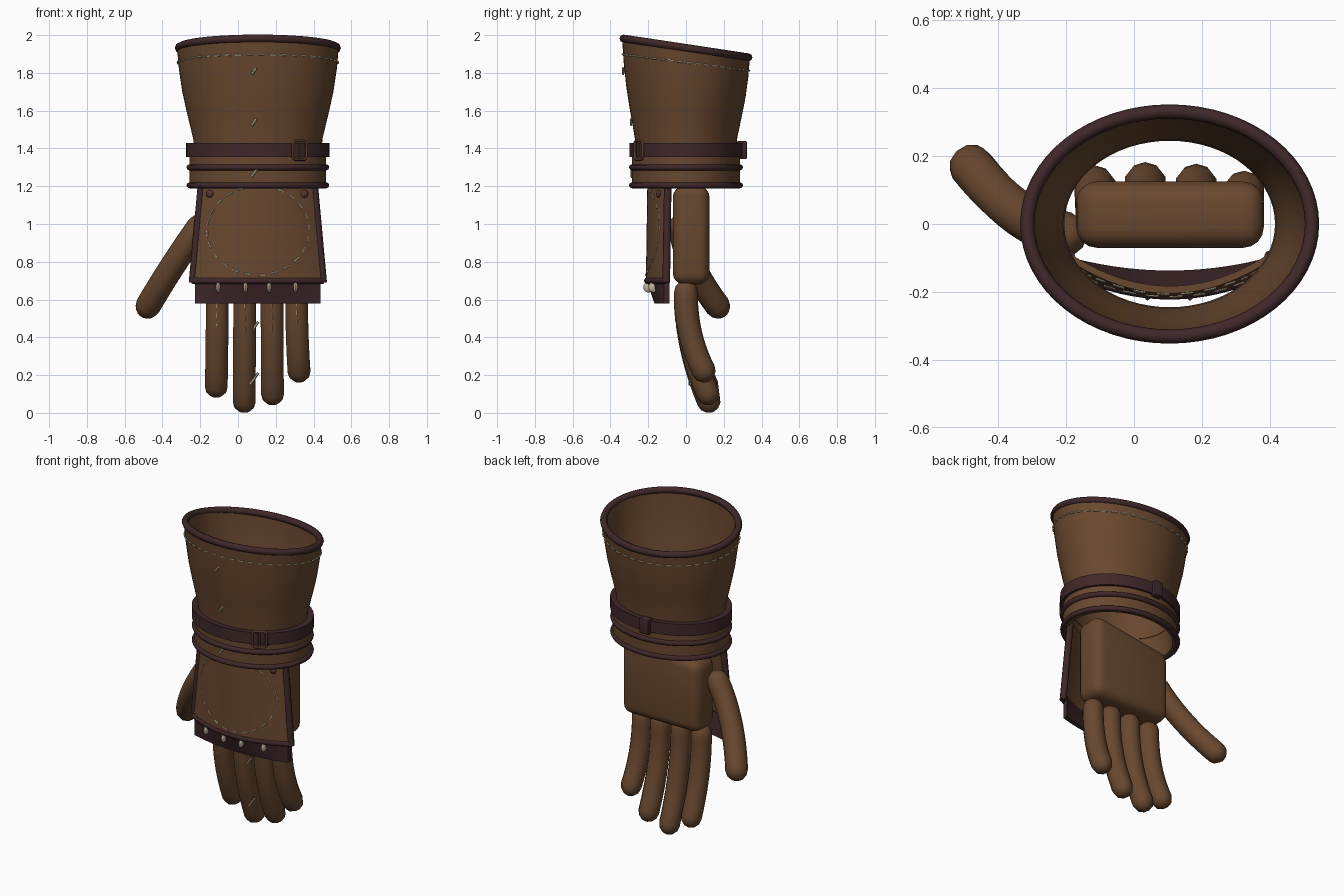
import bpy, bmesh, math
from mathutils import Vector as V

if "Cube" in bpy.data.objects:
    bpy.data.objects.remove(bpy.data.objects["Cube"])

CX, RATIO = 0.105, 0.79      # cuff centre and ellipse ratio


def material(name, rgb):
    m = bpy.data.materials.new(name)
    m.diffuse_color = (*rgb, 1)
    m.use_nodes = True
    m.node_tree.nodes["Principled BSDF"].inputs["Base Color"].default_value = m.diffuse_color
    return m


LEATHER = material("brown leather", (0.138, 0.064, 0.028))
TRIM = material("dark trim leather", (0.050, 0.020, 0.022))
THREAD = material("pale thread", (0.50, 0.44, 0.30))
METAL = material("dull bronze", (0.085, 0.038, 0.022))


def finish(bm, name, mat, angle=42):
    bmesh.ops.recalc_face_normals(bm, faces=bm.faces)
    me = bpy.data.meshes.new(name)
    bm.to_mesh(me)
    bm.free()
    me.materials.append(mat)
    me.shade_smooth()
    me.set_sharp_from_angle(angle=math.radians(angle))
    ob = bpy.data.objects.new(name, me)
    bpy.context.collection.objects.link(ob)
    return ob


def skin(bm, rings, closed):
    """Join rings of points with quads, capping open ends."""
    vs = [[bm.verts.new(p) for p in r] for r in rings]
    n, k = len(vs), len(vs[0])
    for i in range(n if closed else n - 1):
        a, b = vs[i], vs[(i + 1) % n]
        for j in range(k):
            bm.faces.new((a[j], a[(j + 1) % k], b[(j + 1) % k], b[j]))
    if not closed:
        bm.faces.new(vs[0])
        bm.faces.new(vs[-1])


def sweep(bm, pts, r, ref=(0, 0, 1), sides=8, closed=False, dome=False):
    """Round tube along points, optionally with domed ends."""
    pts = [V(p) for p in pts]
    n, st = len(pts), []
    for i, p in enumerate(pts):
        a = pts[i - 1] if closed or i else p
        b = pts[(i + 1) % n] if closed or i < n - 1 else p
        st.append((p, (b - a).normalized(), r))
    if dome:
        arc = [math.radians(a) for a in (84, 60, 30)]
        cap = lambda s, d: [(s[0] + s[1] * d * r * math.sin(a), s[1], r * math.cos(a)) for a in arc]
        st = cap(st[0], -1) + st + cap(st[-1], 1)[::-1]
    rings = []
    for p, t, rad in st:
        u = t.cross(V(ref)).normalized()
        w = t.cross(u)
        rings.append([p + rad * (u * math.cos(a) + w * math.sin(a))
                      for a in (2 * math.pi * j / sides for j in range(sides))])
    skin(bm, rings, closed)


def tube(name, pts, r, mat, **kw):
    bm = bmesh.new()
    sweep(bm, pts, r, **kw)
    return finish(bm, name, mat, 50)


def oval(rx, z, a):
    """Point on the cuff oval; the upper cuff tips down towards the back."""
    y = rx * RATIO * math.sin(a)
    tilt = 0.15 * max(0, (z - 1.45) / 0.48)
    return V((CX + rx * math.cos(a), y, z - tilt * y))


def lathe(name, profile, mat, n=64):
    bm = bmesh.new()
    skin(bm, [[oval(rx, z, 2 * math.pi * i / n) for rx, z in profile] for i in range(n)], True)
    return finish(bm, name, mat)


def hoop(name, rx, z, r):
    tube(name, [oval(rx, z, 2 * math.pi * i / 64) for i in range(64)], r, TRIM, closed=True)


def bezier(a, b, c, n=10):
    a, b, c = V(a), V(b), V(c)
    return [a * (1 - t) ** 2 + b * 2 * t * (1 - t) + c * t * t for t in (i / n for i in range(n + 1))]


# Cuff, wrist band, strap and trims
lathe("cuff", [(0.335, 1.34), (0.342, 1.45), (0.378, 1.6), (0.400, 1.7), (0.418, 1.82), (0.428, 1.93),
               (0.402, 1.93), (0.392, 1.82), (0.373, 1.7), (0.350, 1.6), (0.314, 1.45), (0.310, 1.34)], LEATHER)
lathe("wrist_band", [(0.362, 1.195), (0.362, 1.36), (0.312, 1.36), (0.332, 1.195)], LEATHER)
lathe("wrist_strap", [(0.379, 1.355), (0.379, 1.43), (0.335, 1.43), (0.335, 1.355)], TRIM)
hoop("cuff_rim", 0.419, 1.932, 0.021)
hoop("wrist_trim_upper", 0.362, 1.30, 0.016)
hoop("wrist_trim_lower", 0.362, 1.205, 0.016)

# Buckle frame and prong on the strap
ang = math.radians(-55)
c = oval(0.386, 1.392, ang)
t = V((-math.sin(ang), RATIO * math.cos(ang), 0)).normalized()
up = V((0, 0, 1))
nrm = t.cross(up)
frame = [c + t * x + up * z for x, z in ((-.042, -.038), (-.03, -.05), (.03, -.05), (.042, -.038),
                                         (.042, .038), (.03, .05), (-.03, .05), (-.042, .038))]
tube("buckle_frame", frame, 0.008, METAL, ref=nrm, closed=True)
tube("buckle_prong", [c + up * -.04 + nrm * .004, c + up * .04 + nrm * .004], 0.006, METAL, ref=nrm)


def block(name, lo, hi, mat, bevel, segs, shear=0):
    bm = bmesh.new()
    bmesh.ops.create_cube(bm, size=1)
    for v in bm.verts:
        top, left = v.co.z > 0, v.co.x < 0
        v.co = V([lo[i] if v.co[i] < 0 else hi[i] for i in range(3)])
        if top and left:
            v.co.z -= shear
    bmesh.ops.bevel(bm, geom=bm.edges[:], offset=bevel, segments=segs, profile=0.5, affect='EDGES')
    return finish(bm, name, mat)


block("strap_keeper", (0.045, 0.27, 1.343), (0.11, 0.322, 1.44), TRIM, 0.008, 2)

# Palm, fingers and thumb
block("palm", (-0.17, -0.07, 0.68), (0.382, 0.125, 1.21), LEATHER, 0.06, 4, shear=0.08)
fingers = [(-0.11, -0.115, 0.08, 0.11), (0.035, 0.033, 0.0, 0.12), (0.18, 0.183, 0.04, 0.115), (0.31, 0.323, 0.16, 0.094)]
for i, (x0, x1, z, y) in enumerate(fingers):
    tube(f"finger_{i + 1}", bezier((x0, 0, 0.64), (x0, -0.003, 0.36 + z / 3), (x1, y, z + 0.063)),
         0.063, LEATHER, ref=(1, 0, 0), sides=10, dome=True)
tube("thumb", bezier((-0.205, -0.03, 0.985), (-0.345, 0.0, 0.79), (-0.477, 0.168, 0.565)),
     0.067, LEATHER, ref=(0, 1, 0), sides=10, dome=True)


# Curved guard over the back of the hand
def guard(u, z, off=0):
    hw = 0.30 + (1.19 - z) * 0.092
    return V((CX + u * hw, -0.205 - off - (1.19 - z) * 0.015 + 0.098 * u * u, z))


def knuckle(u, z, off=0):
    s = (0.71 - z) / 0.13
    return V((CX + u * 0.332, -0.212 - off + 0.045 * s + (0.095 - 0.045 * s) * u * u, z))


def sheet(name, fn, z0, z1, thick, mat, nz=6, n=20):
    zs = [z0 + (z1 - z0) * i / nz for i in range(nz + 1)]
    bm = bmesh.new()
    skin(bm, [[fn(-1 + 2 * i / n, z) for z in zs] + [fn(-1 + 2 * i / n, z, -thick) for z in zs[::-1]]
              for i in range(n + 1)], False)
    return finish(bm, name, mat)


sheet("hand_guard", guard, 1.22, 0.70, 0.022, LEATHER)
sheet("knuckle_band", knuckle, 0.715, 0.58, 0.03, TRIM)
for side, u in (("left", -1), ("right", 1)):
    tube(f"guard_edge_{side}", [guard(u, 1.22 - 0.53 * i / 6, -0.01) for i in range(7)], 0.02, TRIM, ref=(1, 0, 0))
tube("guard_lower_edge", [guard(-1 + i / 10, 0.70, -0.008) for i in range(21)], 0.018, TRIM)


def ball(name, loc, size, mat):
    bm = bmesh.new()
    bmesh.ops.create_uvsphere(bm, u_segments=12, v_segments=8, radius=1)
    for v in bm.verts:
        v.co = V(loc) + V([v.co[i] * size[i] for i in range(3)])
    finish(bm, name, mat)


for i, x in enumerate((-0.105, 0.04, 0.165, 0.305)):
    p = knuckle((x - CX) / 0.332, 0.665, 0.006)
    ball(f"knuckle_stud_{i + 1}", p, (0.012, 0.026, 0.028), THREAD)
for i, u in enumerate((-0.84, 0.81)):
    ball(f"guard_rivet_{i + 1}", guard(u, 1.16, 0.004), (0.021, 0.014, 0.021), METAL)

# Stitching: cuff ring, guard oval, finger seams and diagonal centre stitches
bm = bmesh.new()


def dash(a, b, r=0.005):
    sweep(bm, [a, b], r, ref=(0.31, 0.9, 0.3), sides=6)


for i in range(44):
    a = 2 * math.pi * i / 44
    dash(oval(0.425, 1.855, a), oval(0.425, 1.855, a + 0.085))


def on_oval(a):
    z = 0.965 + 0.235 * math.sin(a)
    u = 0.27 * math.cos(a) / (0.30 + (1.19 - z) * 0.092)
    return guard(u, z, 0.001)


for i in range(24):
    a = 2 * math.pi * i / 24
    dash(on_oval(a), on_oval(a + 0.14))
for x0, x1, z, y in fingers:
    path = bezier((x0, -0.061, 0.64), (x0, -0.064, 0.36 + z / 3), (x1, y - 0.058, z + 0.09), 18)
    for i in range(2, 17, 2):
        dash(path[i], path[i + 1], 0.004)
for z, y, h in ((1.81, -0.333, .017), (1.54, -0.291, .017), (1.27, -0.288, .022), (0.45, -0.02, .032), (0.18, 0.02, .032)):
    dash((0.085 - h * 0.7, y, z - h), (0.085 + h * 0.7, y, z + h), 0.007)
finish(bm, "stitching", THREAD)
